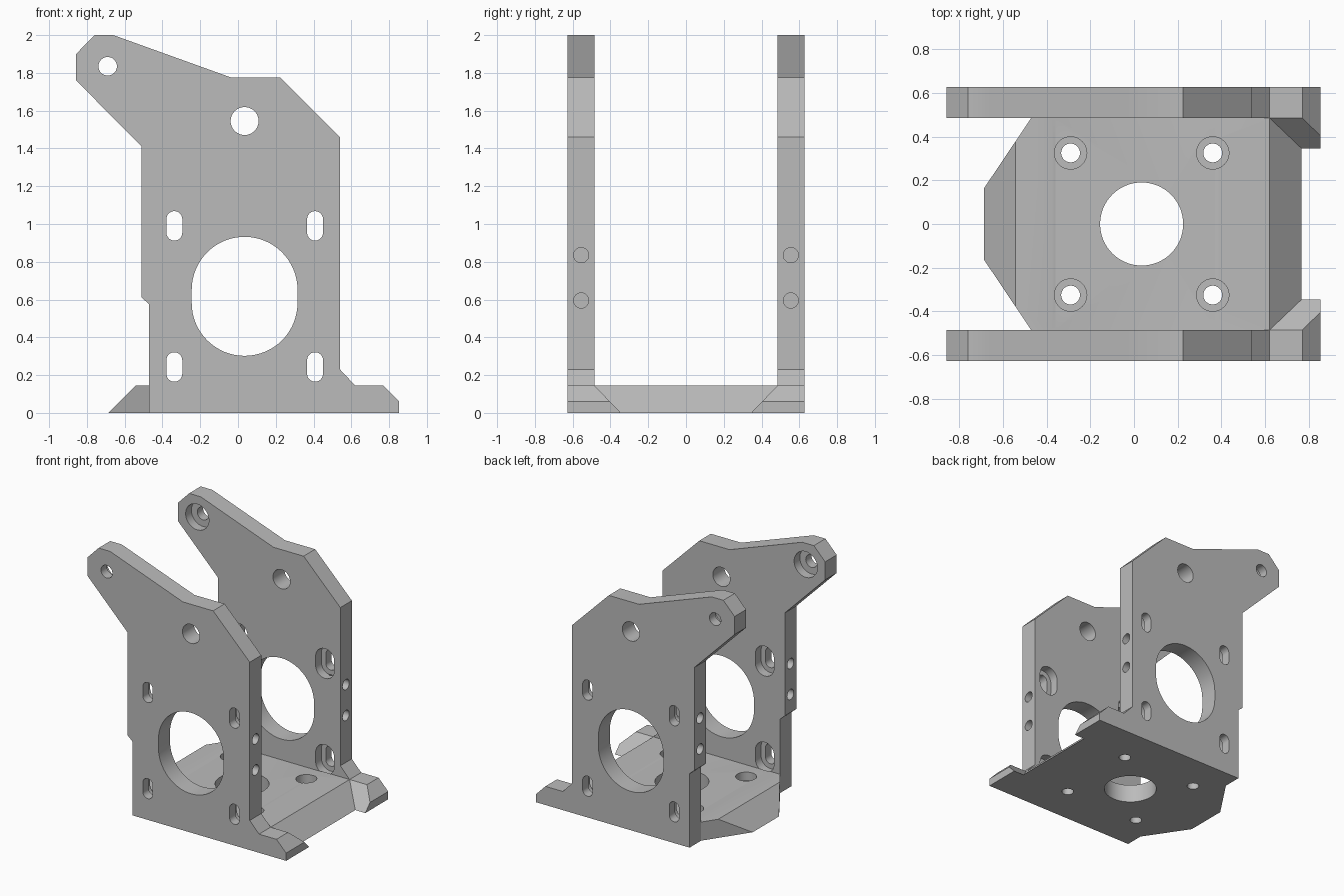
import bpy, bmesh
from math import sin, cos, pi
from mathutils import Vector

if "Cube" in bpy.data.objects:
    bpy.data.objects.remove(bpy.data.objects["Cube"], do_unlink=True)

GREY = (0.5, 0.5, 0.5, 1)
metal = bpy.data.materials.new("plain grey metal")
metal.use_nodes = True
metal.diffuse_color = GREY
metal.node_tree.nodes["Principled BSDF"].inputs["Base Color"].default_value = GREY

PLACE = {
    "x": lambda u, v, t: (t, u, v),
    "y": lambda u, v, t: (u, t, v),
    "z": lambda u, v, t: (u, v, t),
}


def prism(bm, outline, axis, lo, hi):
    """Extrude a 2D outline along an axis; returns the vertices of both ends."""
    ends = [[bm.verts.new(PLACE[axis](u, v, t)) for u, v in outline] for t in (lo, hi)]
    a, b = ends
    n = len(a)
    faces = [bm.faces.new(a), bm.faces.new(b)]
    for i in range(n):
        j = (i + 1) % n
        faces.append(bm.faces.new((a[i], a[j], b[j], b[i])))
    bmesh.ops.recalc_face_normals(bm, faces=faces)
    return ends


def slot(u, v, r, half=0.0, n=24):
    """Circle, or upright rounded slot when half is above zero."""
    pts = []
    for top in (1, -1):
        for i in range(n + (half > 0)):
            a = pi * i / n + (0 if top > 0 else pi)
            pts.append((u + r * cos(a), v + r * sin(a) + top * half))
    return pts


def make(name, bm):
    me = bpy.data.meshes.new(name)
    bm.to_mesh(me)
    bm.free()
    me.materials.append(metal)
    ob = bpy.data.objects.new(name, me)
    bpy.context.collection.objects.link(ob)
    return ob


def cut(ob, holes):
    """Subtract prisms one at a time, then bake the result."""
    for hole in holes:
        bm = bmesh.new()
        prism(bm, *hole)
        cutter = make("hole_cutter", bm)
        cutter.hide_render = True
        mod = ob.modifiers.new("hole", "BOOLEAN")
        mod.operation = "DIFFERENCE"
        mod.solver = "EXACT"
        mod.object = cutter
        bpy.context.view_layer.objects.active = ob
        bpy.ops.object.modifier_apply(modifier=mod.name)
        bpy.data.objects.remove(cutter, do_unlink=True)


def finish(ob):
    bpy.ops.object.select_all(action="DESELECT")
    ob.select_set(True)
    bpy.context.view_layer.objects.active = ob
    bpy.ops.object.shade_smooth_by_angle(angle=pi / 7)


INNER, OUTER, MID, THICK = 0.485, 0.627, 0.555, 0.145

# Side plates with an arm at the top and a foot at the bottom
SIDE = [(-0.47, 0), (0.853, 0), (0.853, 0.06), (0.77, THICK), (0.62, THICK),
        (0.54, 0.23), (0.54, 1.46), (0.225, 1.775), (-0.035, 1.775), (-0.66, 2),
        (-0.76, 2), (-0.857, 1.9), (-0.857, 1.76), (-0.51, 1.41), (-0.51, 0.61),
        (-0.47, 0.575)]
FOOT = [(0.6, 0), (0.853, 0), (0.853, 0.06), (0.77, THICK), (0.6, THICK)]

for label, s in (("front", -1), ("back", 1)):
    bm = bmesh.new()
    prism(bm, SIDE, "y", s * INNER, s * OUTER)
    plate = make(label + "_side_plate", bm)

    through = (s * 0.4, s * 0.7)
    recess = (s * 0.4, s * 0.555)
    holes = [(slot(0.035, 0.617, 0.28, 0.035, 32), "y", *through),
             (slot(0.035, 1.545, 0.074), "y", *through),
             (slot(-0.69, 1.835, 0.049), "y", *through),
             (slot(-0.69, 1.835, 0.1), "y", *recess)]
    for x in (-0.337, 0.408):
        for z in (0.243, 0.99):
            holes.append((slot(x, z, 0.042, 0.036), "y", *through))
            holes.append((slot(x, z, 0.08, 0.036), "y", *recess))
    # Blind screw holes in the narrow edges
    for z in (0.595, 0.835):
        holes.append((slot(s * MID, z, 0.04), "x", 0.36, 0.6))
    for z in (0.75, 0.99):
        holes.append((slot(s * MID, z, 0.04), "x", -0.6, -0.44))
    cut(plate, holes)
    finish(plate)

    # Sloping gusset on the inside of the foot
    bm = bmesh.new()
    near, far = prism(bm, FOOT, "y", s * INNER, s * 0.345)
    for v in far:
        v.co.y = s * (0.345 + (INNER - 0.345) * v.co.z / THICK)
    bmesh.ops.remove_doubles(bm, verts=bm.verts, dist=0.0005)
    bmesh.ops.recalc_face_normals(bm, faces=bm.faces)
    make(label + "_foot_gusset", bm)

# Base plate with bevelled ends and a very shallow middle channel
LOW = THICK - 0.004
BASE = [(-0.687, 0), (0.767, 0), (0.62, THICK), (0.385, THICK), (0.37, LOW),
        (-0.36, LOW), (-0.375, THICK), (-0.542, THICK)]
bm = bmesh.new()
prism(bm, BASE, "y", -INNER, INNER)
for s in (-1, 1):
    res = bmesh.ops.bisect_plane(
        bm, geom=bm.verts[:] + bm.edges[:] + bm.faces[:],
        plane_co=Vector((-0.47, s * INNER, 0)),
        plane_no=Vector((-0.32, s * 0.215, 0)), clear_outer=True)
    edges = [e for e in res["geom_cut"] if isinstance(e, bmesh.types.BMEdge)]
    bmesh.ops.holes_fill(bm, edges=edges)
bmesh.ops.recalc_face_normals(bm, faces=bm.faces)
base = make("base_plate", bm)

holes = [(slot(0.035, 0, 0.19, 0, 32), "z", -0.1, 0.3)]
for x in (-0.29, 0.36):
    for y in (-0.325, 0.325):
        holes.append((slot(x, y, 0.043), "z", -0.1, 0.3))
        holes.append((slot(x, y, 0.074), "z", 0.075, 0.3))
cut(base, holes)
finish(base)
